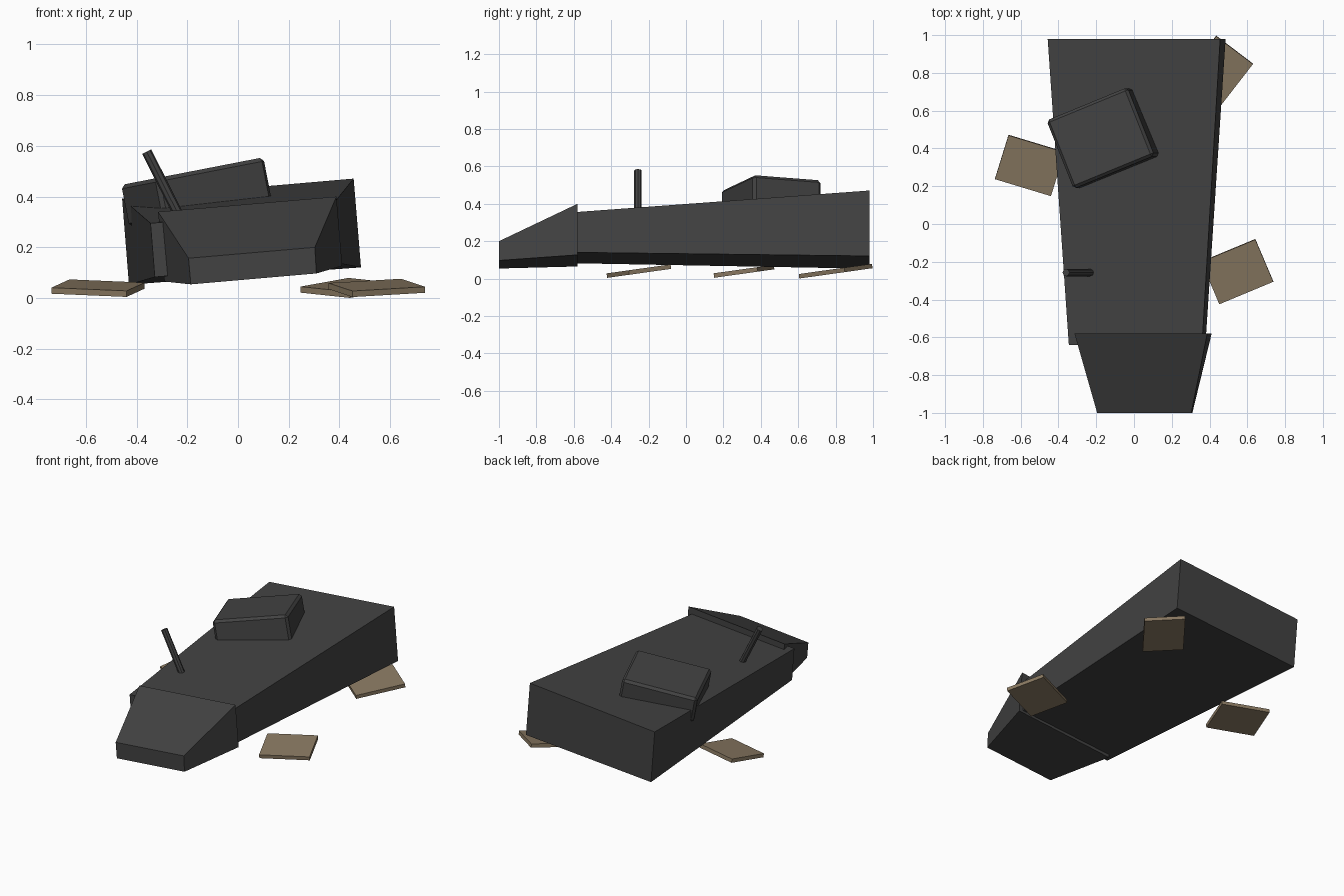
import bpy, bmesh
from math import radians
from mathutils import Matrix, Vector

if "Cube" in bpy.data.objects:
    bpy.data.objects.remove(bpy.data.objects["Cube"])


def material(name, rgb):
    m = bpy.data.materials.new(name)
    m.diffuse_color = (*rgb, 1)
    m.use_nodes = True
    m.node_tree.nodes["Principled BSDF"].inputs["Base Color"].default_value = m.diffuse_color
    return m


charcoal = material("charcoal metal", (0.055, 0.055, 0.055))
tan = material("weathered tan", (0.25, 0.19, 0.12))


def finish(name, bm, mat):
    bmesh.ops.recalc_face_normals(bm, faces=bm.faces)
    me = bpy.data.meshes.new(name)
    bm.to_mesh(me)
    bm.free()
    me.materials.append(mat)
    ob = bpy.data.objects.new(name, me)
    bpy.context.collection.objects.link(ob)
    return ob


def loft(name, front_y, front, back_y, back, mat):
    """Closed solid between two (x, z) quads."""
    bm = bmesh.new()
    a = [bm.verts.new((x, front_y, z)) for x, z in front]
    b = [bm.verts.new((x, back_y, z)) for x, z in back]
    bm.faces.new(a)
    bm.faces.new(b)
    for i in range(4):
        j = (i + 1) % 4
        bm.faces.new((a[i], a[j], b[j], b[i]))
    return finish(name, bm, mat)


def box(name, size, matrix, mat, bevel=0):
    bm = bmesh.new()
    bmesh.ops.create_cube(bm, size=1, matrix=Matrix.Diagonal((*size, 1)))
    if bevel:
        bmesh.ops.bevel(bm, geom=bm.edges[:], offset=bevel, segments=1,
                        affect='EDGES')
    bm.transform(matrix)
    return finish(name, bm, mat)


def rot(deg, axis):
    return Matrix.Rotation(radians(deg), 4, axis)


# Listing tapered hull and its broken-off bow
loft("hull",
     -0.64, [(-0.345, 0.295), (0.36, 0.352), (0.378, 0.141), (-0.328, 0.083)],
     0.98, [(-0.457, 0.392), (0.456, 0.471), (0.485, 0.121), (-0.43, 0.053)],
     charcoal)
loft("bow",
     -1.0, [(-0.195, 0.157), (0.303, 0.2), (0.309, 0.097), (-0.186, 0.054)],
     -0.58, [(-0.315, 0.34), (0.388, 0.4), (0.411, 0.127), (-0.29, 0.065)],
     charcoal)

# Bridge block knocked askew, hanging over the left side
box("bridge", (0.47, 0.39, 0.17),
    Matrix.Translation((-0.164, 0.455, 0.417)) @ rot(-11, 'Y') @ rot(22, 'Z'),
    charcoal, 0.015)

# Leaning mast
top, foot = Vector((-0.36, -0.257, 0.577)), Vector((-0.23, -0.257, 0.32))
axis = top - foot
bm = bmesh.new()
bmesh.ops.create_cone(bm, cap_ends=True, segments=8, radius1=0.02,
                      radius2=0.02, depth=axis.length,
                      matrix=Matrix.Translation((top + foot) / 2)
                      @ axis.to_track_quat('Z', 'Y').to_matrix().to_4x4())
finish("mast", bm, charcoal)

# Loose plates lying around the wreck
for name, x, y, z, yaw in [("right_plate", 0.547, -0.252, 0.04, 22.8),
                           ("left_plate", -0.552, 0.31, 0.039, -17),
                           ("rear_plate", 0.438, 0.80, 0.04, 52.5)]:
    box(name, (0.31, 0.245, 0.024),
        Matrix.Translation((x, y, z)) @ rot(8, 'X') @ rot(yaw, 'Z'), tan)
